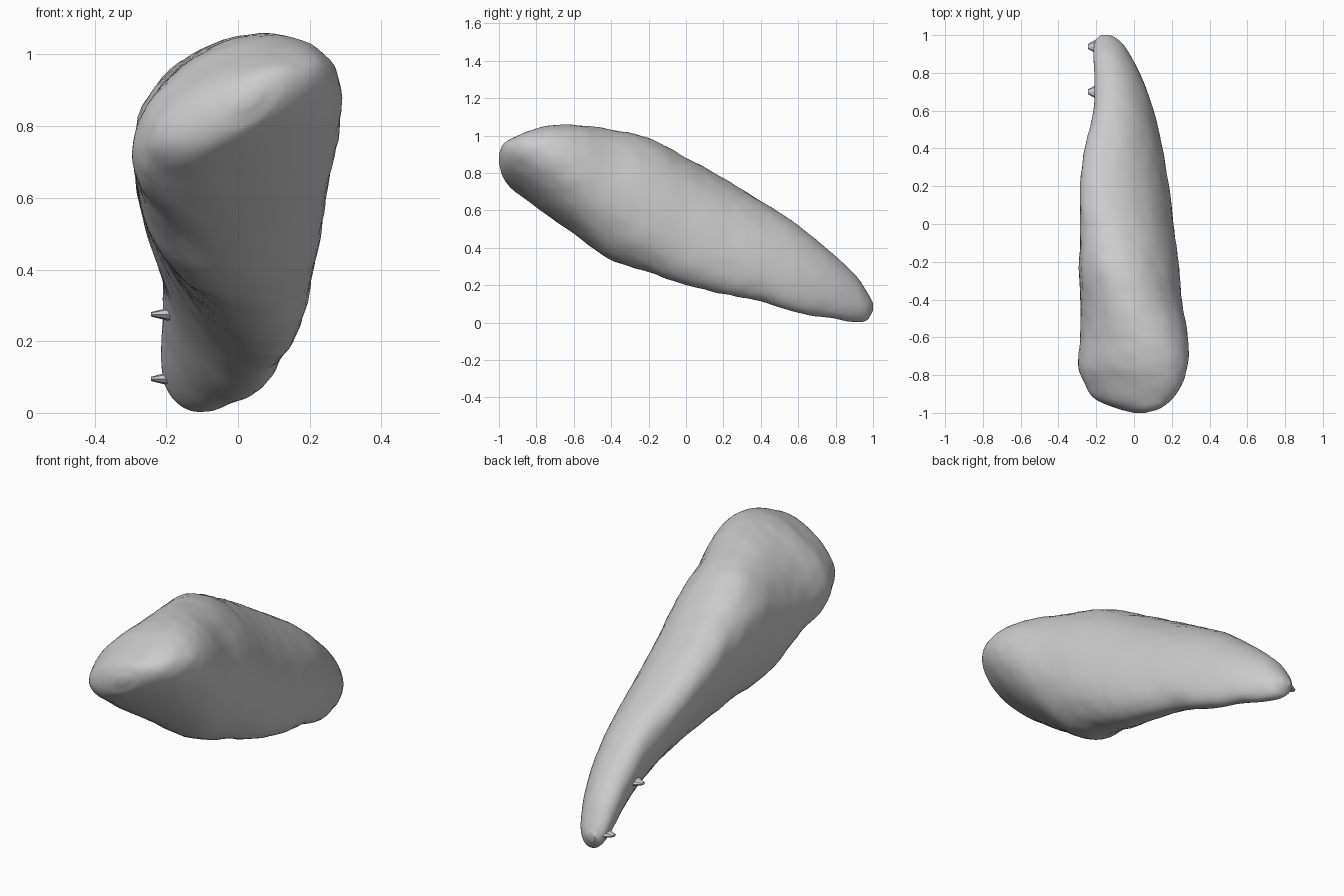
import bpy, bmesh, math
from mathutils import Vector, noise

if "Cube" in bpy.data.objects:
    bpy.data.objects.remove(bpy.data.objects["Cube"])

# Stations along the body: y, left x, right x, bottom z, top z, tilt in degrees
STATIONS = [
    (-1.00, 0.00, 0.06, 0.85, 0.90, 32),
    (-0.98, -0.08, 0.13, 0.78, 0.95, 34),
    (-0.93, -0.20, 0.20, 0.715, 0.985, 34),
    (-0.85, -0.26, 0.255, 0.655, 1.02, 29),
    (-0.75, -0.295, 0.285, 0.58, 1.05, 21),
    (-0.60, -0.285, 0.285, 0.475, 1.055, 12),
    (-0.42, -0.285, 0.255, 0.345, 1.035, 1),
    (-0.20, -0.29, 0.235, 0.27, 0.985, -12),
    (0.00, -0.285, 0.21, 0.20, 0.88, -22),
    (0.20, -0.285, 0.185, 0.152, 0.77, -30),
    (0.40, -0.26, 0.15, 0.115, 0.65, -31),
    (0.60, -0.215, 0.105, 0.05, 0.52, -27),
    (0.78, -0.21, 0.04, 0.022, 0.37, -20),
    (0.91, -0.215, -0.03, 0.002, 0.25, -12),
    (0.97, -0.205, -0.075, 0.015, 0.16, -8),
    (1.00, -0.175, -0.125, 0.065, 0.105, 0),
]
SIDES, STEPS = 56, 6


def spline(a, b, c, d, t):
    # Catmull-Rom with slopes scaled for uneven station spacing
    h = c[0] - b[0]
    out = [b[0] + h * t]
    for k in range(1, len(b)):
        m0 = (c[k] - a[k]) / (c[0] - a[0]) * h
        m1 = (d[k] - b[k]) / (d[0] - b[0]) * h
        out.append((2*t**3 - 3*t*t + 1) * b[k] + (t**3 - 2*t*t + t) * m0
                   + (3*t*t - 2*t**3) * c[k] + (t**3 - t*t) * m1)
    return out


def section_ring(bm, station):
    # Tilted oval filling the station's bounds: full upper right, flatter lower left
    y, xl, xr, zb, zt, tilt = station
    cx, a, cz, b = (xl + xr) / 2, (xr - xl) / 2, (zb + zt) / 2, (zt - zb) / 2
    skew = 0.35 if tilt < 0 else 0
    ring = []
    for i in range(SIDES):
        t = math.tau * i / SIDES
        phase = math.radians(tilt) * (1 - skew * math.cos(t - math.pi / 4))
        u, w = math.cos(t), math.sin(t + phase)
        p = Vector((cx + a * u, y, cz + b * w))
        # Gentle lumps in the surface
        bump = 1 + 0.012 * noise.noise(p * 6) + 0.018 * noise.noise(p * 15)
        ring.append(bm.verts.new((cx + a * u * bump, y, max(0, cz + b * w * bump))))
    return ring


# Organ body lofted through all stations
bm = bmesh.new()
n = len(STATIONS)
rings = []
for i in range(n - 1):
    quad = [STATIONS[max(0, min(n - 1, i + k))] for k in (-1, 0, 1, 2)]
    for s in range(STEPS):
        rings.append(section_ring(bm, spline(*quad, s / STEPS)))
rings.append(section_ring(bm, STATIONS[-1]))
for r0, r1 in zip(rings, rings[1:]):
    for i in range(SIDES):
        j = (i + 1) % SIDES
        bm.faces.new((r0[i], r0[j], r1[j], r1[i]))

# End caps
bm.faces.new(rings[0])
bm.faces.new(rings[-1])
bmesh.ops.recalc_face_normals(bm, faces=bm.faces)
mesh = bpy.data.meshes.new("organ_body")
bm.to_mesh(mesh)
bm.free()
body = bpy.data.objects.new("organ_body", mesh)
bpy.context.collection.objects.link(body)


# Small pointed nubs on the left edge of the tail
def nub(name, y, z):
    bpy.ops.mesh.primitive_cone_add(vertices=8, radius1=1, radius2=0.3, depth=1,
                                    location=(-0.215, y, z),
                                    rotation=(0, -math.pi / 2, 0))
    bpy.context.object.name = name
    bpy.context.object.scale = (0.02, 0.045, 0.055)


nub("tail_nub_upper", 0.70, 0.275)
nub("tail_nub_lower", 0.94, 0.095)

for ob in bpy.context.collection.objects:
    bpy.ops.object.select_all(action='DESELECT')
    ob.select_set(True)
    bpy.context.view_layer.objects.active = ob
    bpy.ops.object.shade_smooth_by_angle(angle=math.radians(30))
